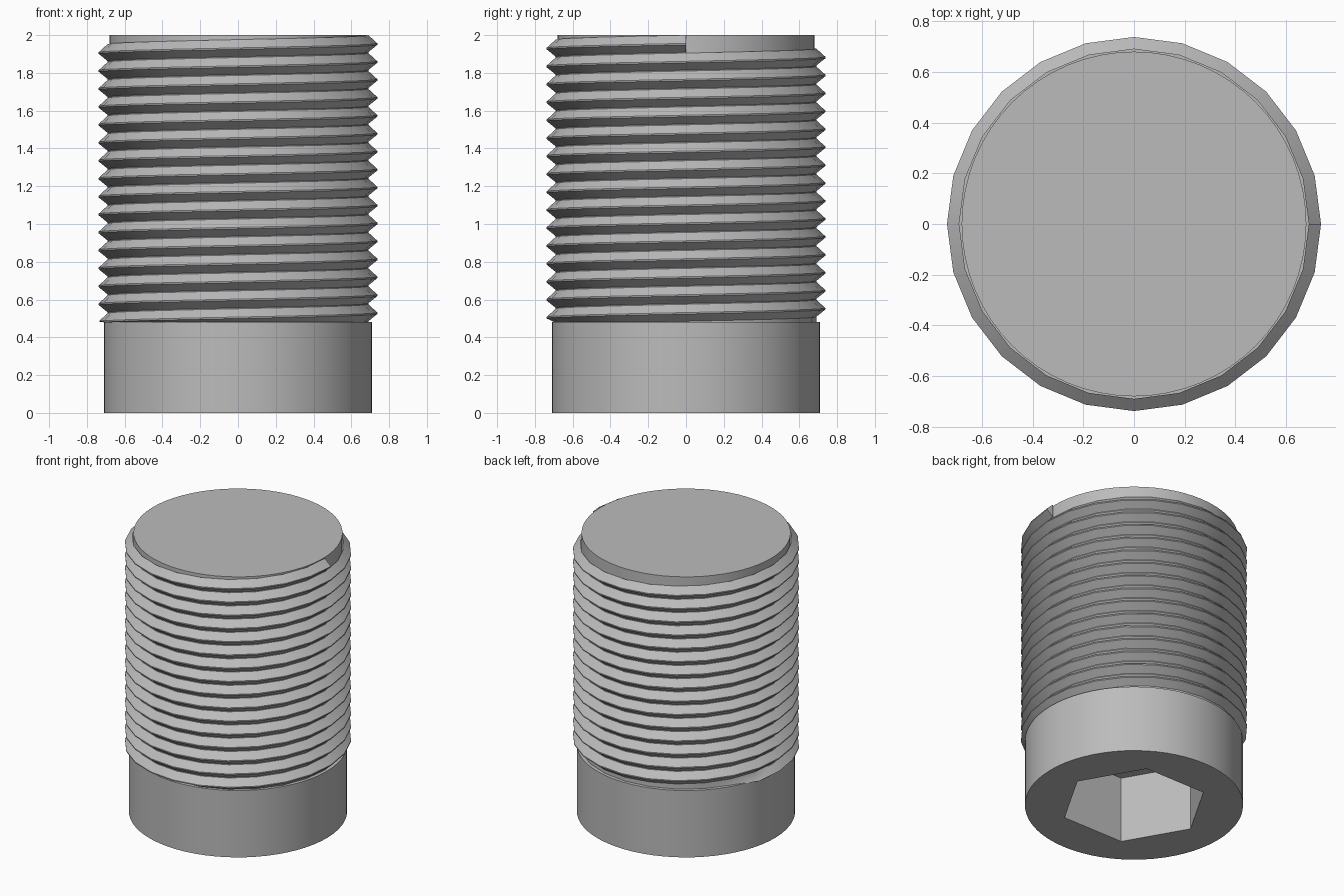
import bpy, bmesh
from math import cos, sin, pi, radians

BASE_R, BASE_H = 0.71, 0.48
CORE_R, ROOT_R, CREST_R = 0.68, 0.69, 0.738
TOP, PITCH, STEPS, TURNS = 2.0, 0.095, 24, 17
SOCKET_R, SOCKET_DEPTH = 0.48, 0.475

old = bpy.data.objects.get("Cube")
if old:
    bpy.data.objects.remove(old, do_unlink=True)

steel = bpy.data.materials.new("grey_steel")
steel.use_nodes = True
GREY = (0.5, 0.5, 0.5, 1)
steel.diffuse_color = GREY
steel.node_tree.nodes["Principled BSDF"].inputs["Base Color"].default_value = GREY


def finish(name, bm):
    """Turn a bmesh into a smooth-shaded object with sharp edges kept."""
    bmesh.ops.recalc_face_normals(bm, faces=bm.faces)
    mesh = bpy.data.meshes.new(name)
    bm.to_mesh(mesh)
    bm.free()
    mesh.materials.append(steel)
    obj = bpy.data.objects.new(name, mesh)
    bpy.context.collection.objects.link(obj)
    bpy.ops.object.select_all(action='DESELECT')
    obj.select_set(True)
    bpy.context.view_layer.objects.active = obj
    bpy.ops.object.shade_smooth_by_angle(angle=radians(30))
    return obj


def ring(bm, radius, z, count):
    return [bm.verts.new((radius * cos(2 * pi * i / count),
                          radius * sin(2 * pi * i / count), z))
            for i in range(count)]


def wall(bm, a, b):
    for i in range(len(a)):
        j = (i + 1) % len(a)
        bm.faces.new((a[i], a[j], b[j], b[i]))


def loop_edges(bm, loop):
    return [bm.edges.get((loop[i - 1], loop[i])) for i in range(len(loop))]


# Plain head with a hexagonal socket in its underside
bm = bmesh.new()
low, high = ring(bm, BASE_R, 0, 64), ring(bm, BASE_R, BASE_H, 64)
wall(bm, low, high)
bm.faces.new(high)
mouth, floor = ring(bm, SOCKET_R, 0, 6), ring(bm, SOCKET_R, SOCKET_DEPTH, 6)
wall(bm, mouth, floor)
bm.faces.new(floor)
bmesh.ops.triangle_fill(bm, use_beauty=True, normal=(0, 0, -1),
                        edges=loop_edges(bm, low) + loop_edges(bm, mouth))
finish("socket_head", bm)

# Solid core that closes the tip
bm = bmesh.new()
low, high = ring(bm, CORE_R, BASE_H, 64), ring(bm, CORE_R, TOP, 64)
wall(bm, low, high)
bm.faces.new(high)
bm.faces.new(low[::-1])
finish("shaft_core", bm)

# Helical thread: root, crest and root swept upward, cut off at the head
profile = [(ROOT_R, 0.05), (CREST_R, 0.46), (CREST_R, 0.54), (ROOT_R, 1.0)]
bm = bmesh.new()
rows = []
for i in range(STEPS * TURNS + 1):
    angle = 2 * pi * i / STEPS
    start = TOP - PITCH * (1 + TURNS - i / STEPS)
    row = []
    for radius, part in profile:
        z = start + part * PITCH
        if z < BASE_H - 0.003:
            z, radius = BASE_H - 0.003, ROOT_R
        row.append(bm.verts.new((radius * cos(angle), radius * sin(angle), z)))
    rows.append(row)
for a, b in zip(rows, rows[1:]):
    for k in range(3):
        bm.faces.new((a[k], b[k], b[k + 1], a[k + 1]))
    # Narrow root between neighbouring turns
for a, b, c, d in zip(rows, rows[1:], rows[STEPS:], rows[STEPS + 1:]):
    bm.faces.new((a[3], b[3], d[0], c[0]))
bm.faces.new(rows[-1])
bmesh.ops.dissolve_degenerate(bm, dist=0.0001, edges=bm.edges)
finish("screw_thread", bm)
